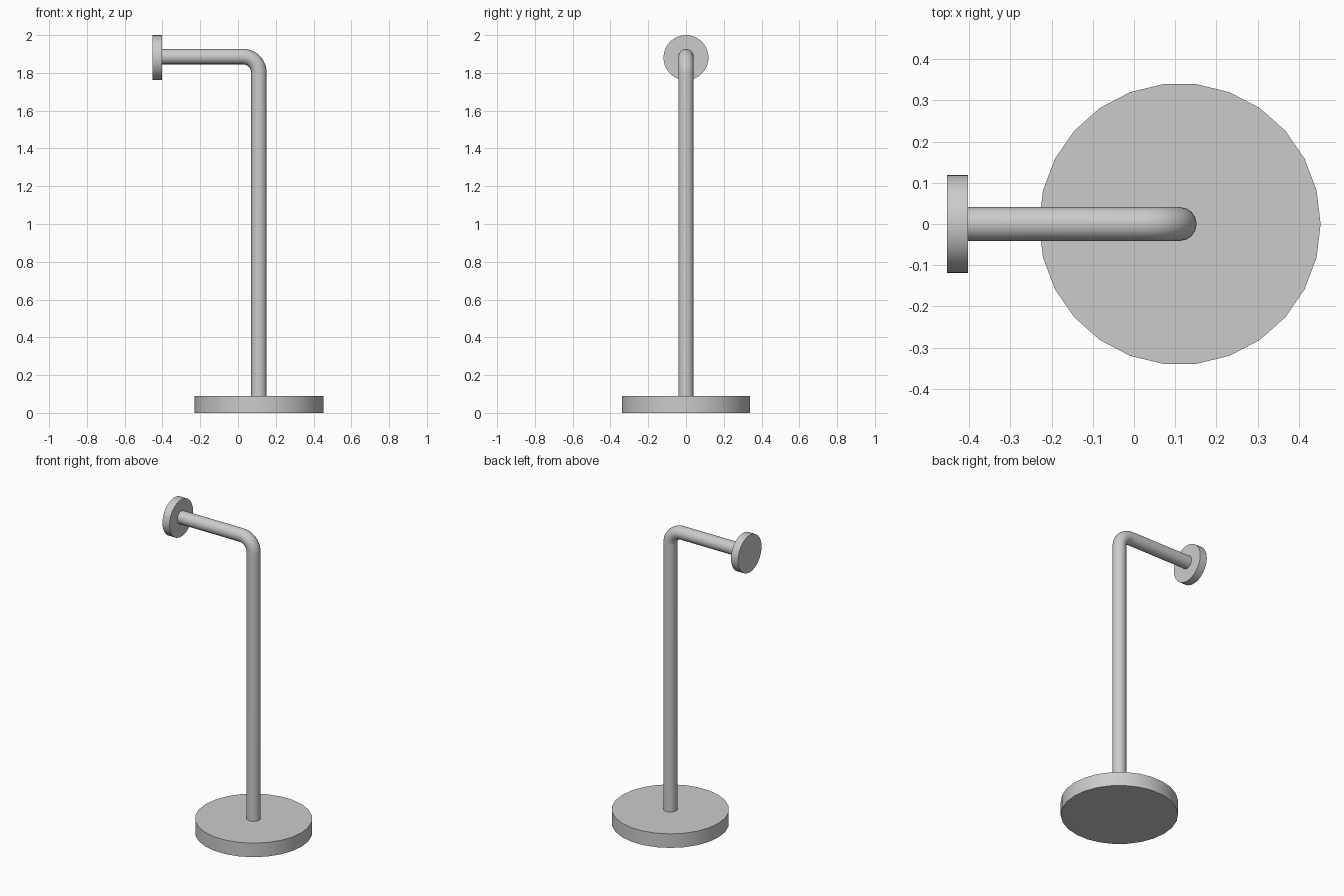
import bpy
import math

cube = bpy.data.objects.get("Cube")
if cube:
    bpy.data.objects.remove(cube, do_unlink=True)

GREY = (0.6, 0.6, 0.6, 1.0)
metal = bpy.data.materials.new("grey_metal")
metal.use_nodes = True
metal.diffuse_color = GREY
metal.node_tree.nodes["Principled BSDF"].inputs["Base Color"].default_value = GREY

POST_X, ARM_Z = 0.111, 1.886
TUBE_R, BEND_R = 0.041, 0.085


def finish(obj, name):
    obj.name = name
    obj.data.name = name
    obj.data.materials.clear()
    obj.data.materials.append(metal)
    bpy.ops.object.shade_smooth_by_angle(angle=math.radians(30))


def disc(name, sides, radius, depth, location, rotation):
    bpy.ops.mesh.primitive_cylinder_add(vertices=sides, radius=radius, depth=depth,
                                        location=location, rotation=rotation)
    finish(bpy.context.object, name)


# Floor plate, turned so a corner points along +x
disc("base_plate", 26, 0.3415, 0.09, (POST_X, 0, 0.045), (0, 0, math.pi / 2))

# Round plate on the end of the arm
disc("end_plate", 32, 0.1193, 0.05, (-0.428, 0, 1.8807), (0, math.pi / 2, 0))

# Bent tube: upright post, quarter bend, horizontal arm
path = [(POST_X, 0, 0.05)]
steps = 12
for i in range(steps + 1):
    a = math.pi / 2 * i / steps
    path.append((POST_X - BEND_R + BEND_R * math.cos(a), 0,
                 ARM_Z - BEND_R + BEND_R * math.sin(a)))
path.append((-0.43, 0, ARM_Z))

curve = bpy.data.curves.new("bent_tube", "CURVE")
curve.dimensions = "3D"
curve.bevel_depth = TUBE_R
curve.bevel_resolution = 6
curve.use_fill_caps = True
spline = curve.splines.new("POLY")
spline.points.add(len(path) - 1)
for point, co in zip(spline.points, path):
    point.co = (*co, 1)

tube = bpy.data.objects.new("bent_tube", curve)
bpy.context.collection.objects.link(tube)
bpy.ops.object.select_all(action="DESELECT")
tube.select_set(True)
bpy.context.view_layer.objects.active = tube
bpy.ops.object.convert(target="MESH")
finish(bpy.context.object, "bent_tube")
